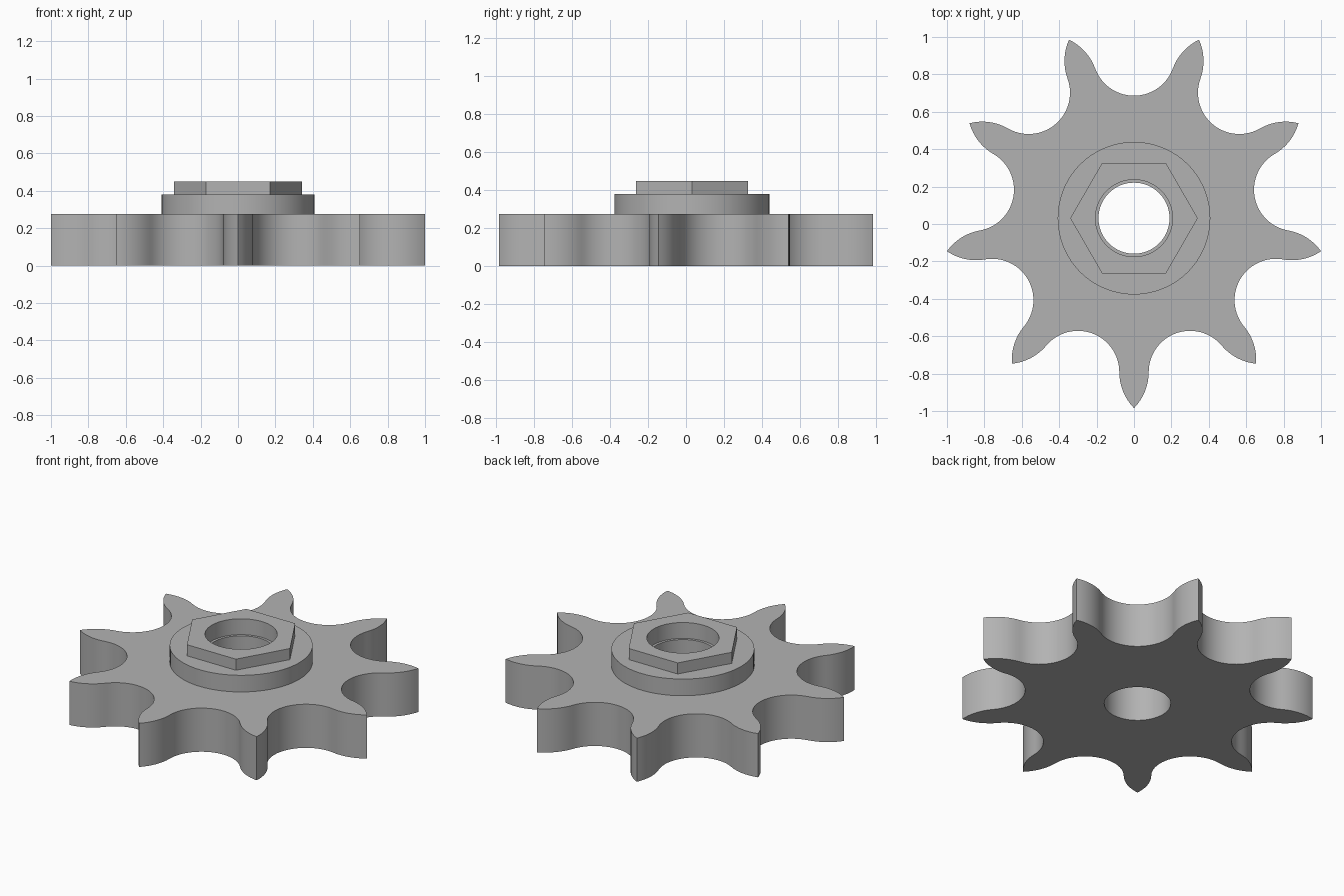
import bpy, bmesh, math

if "Cube" in bpy.data.objects:
    bpy.data.objects.remove(bpy.data.objects["Cube"])

TEETH = 9
CY = 0.031                 # wheel axis offset in y
TIP_R = 1.0154             # tooth tip radius
PITCH_R, ROLLER_R = 0.876, 0.221
STEP = 2 * math.pi / TEETH


def circle(radius, sides):
    return [(radius * math.cos(2 * math.pi * i / sides),
             radius * math.sin(2 * math.pi * i / sides)) for i in range(sides)]


def half_tooth():
    """Flank from tip to valley: (along tooth axis, sideways)."""
    a = STEP / 2
    chord, half = PITCH_R * math.cos(a), PITCH_R * math.sin(a)
    width, height = half - ROLLER_R, TIP_R - chord
    tip_arc = (height ** 2 + width ** 2) / (2 * width)
    pts = []
    # convex tip arc
    top = math.asin(height / tip_arc)
    for i in range(8):
        t = top * (1 - i / 8)
        pts.append((chord + tip_arc * math.sin(t), width - tip_arc * (1 - math.cos(t))))
    # concave roller seat
    for i in range(15):
        t = (math.pi / 2 - a) * i / 14
        pts.append((chord - ROLLER_R * math.sin(t), half - ROLLER_R * math.cos(t)))
    return pts


def tooth_outline():
    flank = half_tooth()
    # mirrored flank runs valley to tip, then the flank runs back down
    tooth = [(u, -v) for u, v in reversed(flank[1:-1])] + flank
    out = []
    for k in range(TEETH):
        a = -math.pi / 2 + k * STEP
        out += [(u * math.cos(a) - v * math.sin(a),
                 u * math.sin(a) + v * math.cos(a)) for u, v in tooth]
    return out


bm = bmesh.new()


def loop(points, z):
    verts = [bm.verts.new((x, y + CY, z)) for x, y in points]
    for i, v in enumerate(verts):
        bm.edges.new((v, verts[i - 1]))
    return verts


def wall(lower, upper):
    for i in range(len(lower)):
        bm.faces.new((lower[i - 1], lower[i], upper[i], upper[i - 1]))


def cap(outer, inner):
    edges = [bm.edges.get((ring[i - 1], ring[i]))
             for ring in (outer, inner) for i in range(len(ring))]
    bmesh.ops.triangle_fill(bm, edges=edges, use_beauty=True)


outline, hub, hexagon = tooth_outline(), circle(0.408, 72), circle(0.341, 6)
bore, counterbore = circle(0.19, 64), circle(0.206, 64)

# toothed plate
plate_low, plate_top = loop(outline, 0), loop(outline, 0.275)
wall(plate_low, plate_top)
# round hub
hub_low, hub_top = loop(hub, 0.275), loop(hub, 0.38)
cap(plate_top, hub_low)
wall(hub_low, hub_top)
# hexagonal boss
hex_low, hex_top = loop(hexagon, 0.38), loop(hexagon, 0.45)
cap(hub_top, hex_low)
wall(hex_low, hex_top)
# stepped bore
wide_top, wide_low = loop(counterbore, 0.45), loop(counterbore, 0.35)
bore_top, bore_low = loop(bore, 0.35), loop(bore, 0)
cap(hex_top, wide_top)
wall(wide_low, wide_top)
wall(bore_top, wide_low)
wall(bore_low, bore_top)
cap(plate_low, bore_low)

bmesh.ops.recalc_face_normals(bm, faces=bm.faces)
mesh = bpy.data.meshes.new("sprocket_wheel")
bm.to_mesh(mesh)
bm.free()

steel = bpy.data.materials.new("steel_grey")
steel.diffuse_color = (0.45, 0.45, 0.45, 1)
steel.use_nodes = True
steel.node_tree.nodes["Principled BSDF"].inputs["Base Color"].default_value = steel.diffuse_color
mesh.materials.append(steel)

wheel = bpy.data.objects.new("sprocket_wheel", mesh)
bpy.context.collection.objects.link(wheel)
bpy.context.view_layer.objects.active = wheel
wheel.select_set(True)
bpy.ops.object.shade_smooth_by_angle(angle=math.radians(30))
